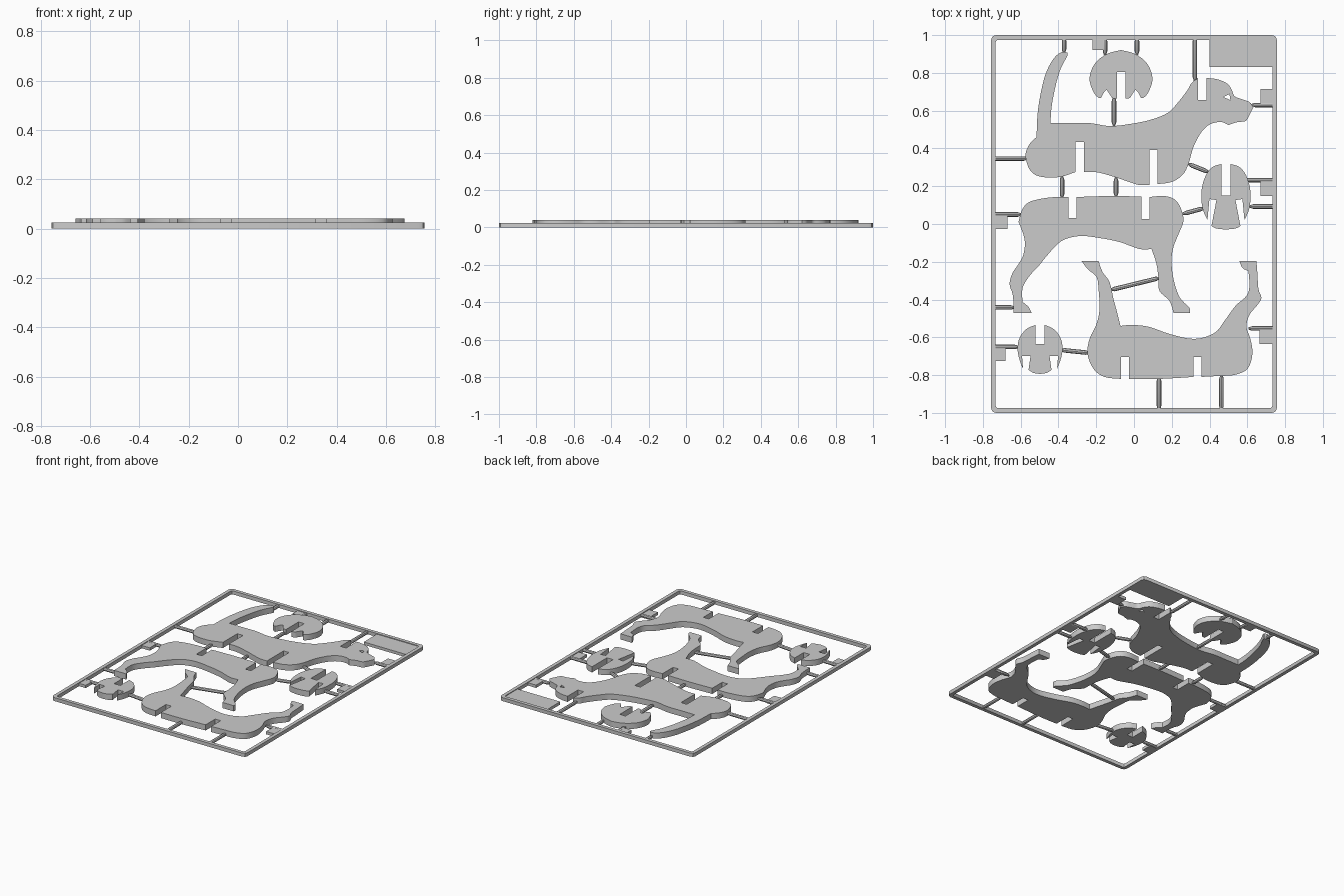
import bpy
from mathutils import Vector

GRID = 189.0            # drawing units per model unit
CX, CY = 1134.5, 225.0  # drawing centre


def to_xy(p):
    return Vector(((p[0] - CX) / GRID, (CY - p[1]) / GRID))


def outline(runs, steps=4):
    """Smooth runs of points, with a sharp corner at the start of each run."""
    out = []
    for i, run in enumerate(runs):
        pts = [to_xy(p) for p in run + [runs[(i + 1) % len(runs)][0]]]
        ext = [pts[0]] + pts + [pts[-1]]
        n = steps if len(pts) > 2 else 1
        for k in range(len(pts) - 1):
            a, b, c, d = ext[k:k + 4]
            for s in range(n):
                t = s / n
                out.append(0.5 * (2 * b + (c - a) * t + (2 * a - 5 * b + 4 * c - d) * t * t
                                  + (3 * b - a - 3 * c + d) * t ** 3))
    return out


def to_mesh(name, curve):
    ob = bpy.data.objects.new(name, curve)
    bpy.context.collection.objects.link(ob)
    bpy.ops.object.select_all(action='DESELECT')
    ob.select_set(True)
    bpy.context.view_layer.objects.active = ob
    bpy.ops.object.convert(target='MESH')
    bpy.ops.object.shade_smooth_by_angle(angle=0.6)
    return bpy.context.object


def plate(name, loops, height):
    """Flat part with optional holes, standing on z = 0."""
    cu = bpy.data.curves.new(name, 'CURVE')
    cu.dimensions = '2D'
    cu.fill_mode = 'BOTH'
    cu.extrude = height / 2
    for loop in loops:
        sp = cu.splines.new('POLY')
        sp.points.add(len(loop) - 1)
        for pt, co in zip(sp.points, loop):
            pt.co = (co[0], co[1], 0, 1)
        sp.use_cyclic_u = True
    ob = to_mesh(name, cu)
    for v in ob.data.vertices:
        v.co.z += height / 2


def runner(name, a, b, r=0.012):
    """Round rod narrowing at both ends."""
    a, b = to_xy(a).to_3d(), to_xy(b).to_3d()
    a.z = b.z = r
    d = (b - a).normalized() * 0.02
    cu = bpy.data.curves.new(name, 'CURVE')
    cu.dimensions = '3D'
    cu.bevel_depth = r
    cu.bevel_resolution = 2
    cu.use_fill_caps = True
    sp = cu.splines.new('POLY')
    sp.points.add(3)
    for pt, co, rad in zip(sp.points, (a, a + d, b - d, b), (.5, 1, 1, .5)):
        pt.co = (*co, 1)
        pt.radius = rad
    to_mesh(name, cu)


def slot(x0, x1, edge, depth):
    return [[(x0, edge)], [(x0, depth)], [(x1, depth)]]


def mirrored(half, cx):
    """Complete a symmetric outline; half runs from bottom centre to top."""
    flat = [[(2 * cx - x, y) for x, y in run] for run in half]
    back, rev = [], [p for run in flat for p in run]
    starts = {run[0] for run in flat}
    for p in reversed(rev):
        if p in starts or not back:
            back.append([p])
        else:
            back[-1].append(p)
    return half + back


def round_rect(x, y, r):
    k = r * 0.3
    q = [(x, y - r), (x - k, y - k), (x - r, y)]
    return [Vector(p) for p in q + [(-a, b) for a, b in q[::-1]]
            + [(-a, -b) for a, b in q] + [(a, -b) for a, b in q[::-1]]]


T = 0.04
# Body with head and tail
body = [[(1051, 124), (1052, 108), (1056, 87), (1061, 70), (1068, 56), (1066, 53), (1060, 54),
         (1053, 61), (1046, 75), (1041, 95), (1038, 115)],
        [(1037, 138), (1030, 145), (1026, 155), (1028, 166), (1033, 174), (1043, 178), (1060, 178)],
        *slot(1076, 1084.5, 173, 143),
        [(1084.5, 173), (1096, 173), (1112, 177), (1130, 183), (1140, 186)],
        *slot(1150, 1158, 186, 151),
        [(1158, 185), (1172, 183), (1183, 176), (1189, 165), (1194, 148), (1202, 133), (1211, 125),
         (1222, 123)],
        [(1229, 126), (1238, 123), (1246, 122), (1250, 116)],
        [(1254, 108), (1250, 103), (1242, 100), (1235, 97), (1232, 90), (1227, 84), (1217, 80)],
        *slot(1207, 1198.5, 79, 101),
        [(1198.5, 79), (1192, 84), (1188, 91), (1178, 104), (1168, 114), (1150, 121), (1130, 125),
         (1110, 127), (1090, 124), (1070, 124)]]
eye = [[(1224, 98)], [(1230, 95)], [(1231, 101)]]
plate("body", [outline(body), outline(eye)], T)

# Rear and front leg pieces
legs_a = [[(1019, 223), (1022, 212), (1028, 204), (1040, 200), (1056, 198)],
          *slot(1069, 1077, 198, 219), [(1077, 198), (1110, 197)],
          *slot(1142, 1150, 197.5, 220),
          [(1150, 198), (1165, 197), (1176, 201), (1182, 211), (1184, 222), (1180, 233), (1174, 248),
           (1172, 262), (1174, 280), (1179, 296), (1184, 303), (1190, 309)],
          [(1190.5, 314)],
          [(1174, 314), (1170, 302), (1160, 292), (1159, 280), (1157, 265)],
          [(1152, 250), (1140, 250), (1120, 243), (1100, 239), (1080, 237), (1062, 242), (1048, 256),
           (1040, 266), (1030, 277), (1023, 289)],
          [(1023, 303), (1029, 308)], [(1032, 314)],
          [(1014, 314), (1014, 306), (1013, 295), (1010, 285), (1013, 274), (1019, 265), (1024, 255),
           (1025, 240)]]
plate("leg_piece_upright", [outline(legs_a)], T)

legs_b = [[(1082, 262)],
          [(1099, 262), (1103, 273), (1110, 283), (1114, 300), (1118, 315)],
          [(1121, 327), (1133, 326), (1150, 328), (1170, 335), (1195, 340), (1215, 334), (1225, 322),
           (1236, 307), (1247, 297), (1250, 287)],
          [(1249, 272), (1243, 269)], [(1240, 262)],
          [(1257, 262), (1258, 275), (1259, 290), (1262, 299), (1258, 306), (1250, 316), (1247, 328),
           (1251, 340), (1253, 355), (1248, 370), (1235, 376), (1220, 377)],
          *slot(1202, 1194, 378, 358), [(1194, 378), (1160, 380)],
          *slot(1129.5, 1121.5, 380, 358),
          [(1121.5, 380), (1105, 378), (1094, 370), (1088, 355), (1090, 340), (1097, 325),
           (1100, 310), (1099, 290), (1097, 278), (1088, 270)]]
plate("leg_piece_inverted", [outline(legs_b)], T)

# Symmetric cross pieces: ears, chest and hips
ears = [[(1117.25, 73)],
        [(1117.25, 99.5), (1113, 99), (1110, 95), (1107, 91), (1104, 94), (1101, 99), (1097, 97),
         (1093, 91), (1090, 79), (1095, 65), (1107, 55), (1121.4, 51)]]
plate("ear_piece", [outline(mirrored(ears, 1121.5))], T)
chest = [[(1226.4, 230.5), (1217, 229.5)], [(1212, 227)], [(1217, 201)], [(1210, 200)],
         [(1208, 221), (1203, 209), (1202, 192), (1206, 177), (1213, 168)],
         [(1222, 165)], [(1222, 196.5)]]
plate("chest_piece", [outline(mirrored(chest, 1226.5))], T)
hips = [[(1040.4, 375), (1034, 374)], [(1029, 371)], [(1031, 357)], [(1022.5, 357)],
        [(1023.5, 370), (1020, 361), (1018, 350), (1020, 339), (1027, 330)],
        [(1036, 326)], [(1036, 345)]]
plate("hip_piece", [outline(mirrored(hips, 1040.5))], T)

# Outer frame
plate("frame", [round_rect(0.757, 1.0, 0.025), round_rect(0.732, 0.975, 0.012)], 0.025)

# Blank label tabs
for i, (x0, x1, y0, y1) in enumerate([(1210, 1274, 38, 68), (1093, 1105, 38, 51), (1261, 1274, 90, 105),
                                      (1261, 1274, 181, 197), (994, 1008, 214, 230),
                                      (994, 1006, 347, 362), (1260, 1274, 328, 345)]):
    plate(f"label_tab_{i}", [[to_xy(p) for p in ((x0, y0), (x1, y0), (x1, y1), (x0, y1))]], 0.02)

# Runners joining the parts to the frame and each other
L, R, TOP, BOT = 992, 1277, 38, 411
for i, (x0, y0, x1, y1) in enumerate([
        (L, 159.5, 1028, 159.5), (1064.5, TOP, 1064.5, 54), (1105.5, TOP, 1105.5, 56),
        (1137.5, TOP, 1137.5, 56), (1195.5, TOP, 1195.5, 82), (1114.5, 98, 1114.5, 127),
        (1062.5, 177, 1062.5, 199), (1116.5, 178, 1116.5, 198), (1189, 165, 1209, 173),
        (1183, 215, 1205, 209), (R, 106, 1252, 106), (R, 181, 1246, 181),
        (R, 207.5, 1250, 207.5), (L, 215.5, 1022, 215.5), (L, 308.5, 1015, 308.5),
        (L, 348, 1019, 348), (1061, 351, 1090, 354), (1111, 291, 1160, 279),
        (R, 329.5, 1249, 329.5), (1159.5, BOT, 1159.5, 378), (1222, BOT, 1222, 376)]):
    runner(f"runner_{i}", (x0, y0), (x1, y1))
